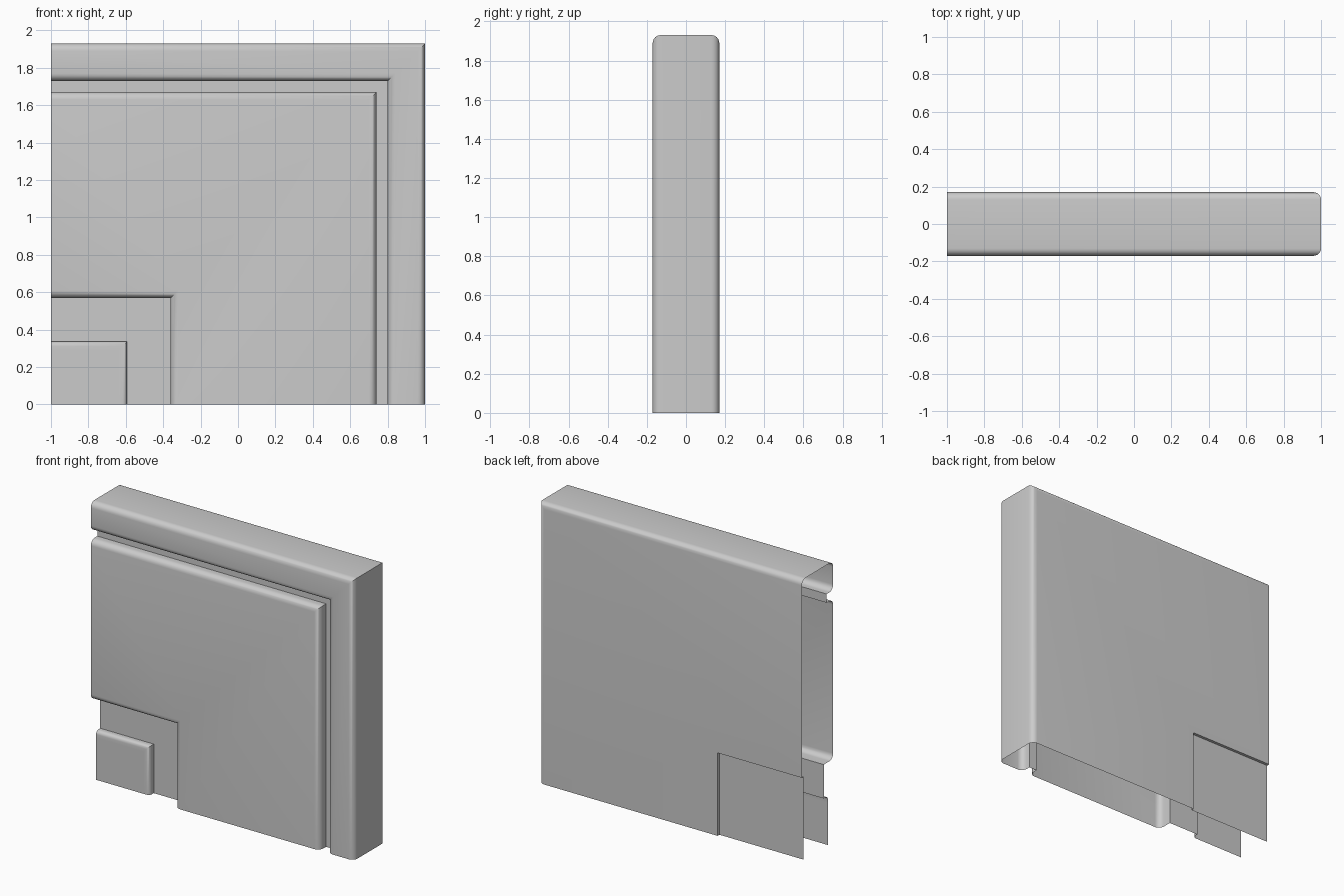
import bpy
import bmesh
import math
from mathutils import Vector

if "Cube" in bpy.data.objects:
    bpy.data.objects.remove(bpy.data.objects["Cube"])

W, H = 1.0, 1.93      # outer right edge (x) and top edge (z)
LEFT = -1.0           # open cut side
D = 0.17              # half thickness


def rounded(points, seg=6):
    """Profile of (inset, y, radius) -> points with each corner rounded."""
    out = []
    for i, (t, y, r) in enumerate(points):
        p = Vector((t, y))
        if r == 0 or i in (0, len(points) - 1):
            out.append(p)
            continue
        a = (Vector(points[i - 1][:2]) - p).normalized()
        b = (Vector(points[i + 1][:2]) - p).normalized()
        c = p + (a + b) * r          # all profile corners are square
        for k in range(seg + 1):
            ang = math.pi / 2 * k / seg
            out.append(c - b * r * math.cos(ang) - a * r * math.sin(ang))
    return out


def mitred_sweep(name, points, cap=False):
    """Run a profile along the top and down the right side with a 45 degree mitre."""
    bm = bmesh.new()
    rows = []
    for t, y in rounded(points):
        x, z = W - t, H - t
        rows.append([bm.verts.new(co) for co in
                     ((LEFT, y, z), (x, y, z), (x, y, 0))])
    for r, s in zip(rows, rows[1:]):
        for j in range(2):
            bm.faces.new((r[j], s[j], s[j + 1], r[j + 1]))
    if cap:                           # flat face filling the inner corner
        r = rows[-1]
        corner = bm.verts.new((LEFT, r[0].co.y, 0))
        bm.faces.new((r[0], corner, r[2], r[1]))
    bmesh.ops.recalc_face_normals(bm, faces=bm.faces)
    # make the normals face outward, away from the middle of the shell
    f = max(bm.faces, key=lambda q: q.calc_area())
    if f.normal.y * f.calc_center_median().y < 0:
        bmesh.ops.reverse_faces(bm, faces=bm.faces)
    me = bpy.data.meshes.new(name)
    bm.to_mesh(me)
    bm.free()
    ob = bpy.data.objects.new(name, me)
    bpy.context.collection.objects.link(ob)
    bpy.context.view_layer.objects.active = ob
    ob.select_set(True)
    bpy.ops.object.shade_smooth_by_angle(angle=math.radians(35))
    ob.select_set(False)
    return ob


R = 0.04
GROOVE, FIELD, BLOCK = -0.10, -0.068, -0.113

# back sheet, outer edge, front rim and the groove behind it
mitred_sweep("outer_frame", [
    (1.36, D, 0), (0, D, R), (0, -D, R), (0.2, -D, R),
    (0.2, GROOVE, 0), (0.26, GROOVE, 0)])

# wide raised panel on the front
mitred_sweep("raised_panel", [
    (0.26, GROOVE, 0), (0.26, -D, R), (1.36, -D, R), (1.36, FIELD, 0)])

# sunken field with the small raised block in its corner
mitred_sweep("centre_block", [
    (1.36, FIELD, 0), (1.593, FIELD, 0), (1.593, BLOCK, 0.025), (1.64, BLOCK, 0)],
    cap=True)

# shallow recessed patch on the back
mitred_sweep("back_recess", [
    (1.36, D, 0), (1.36, D - 0.02, 0)], cap=True)
